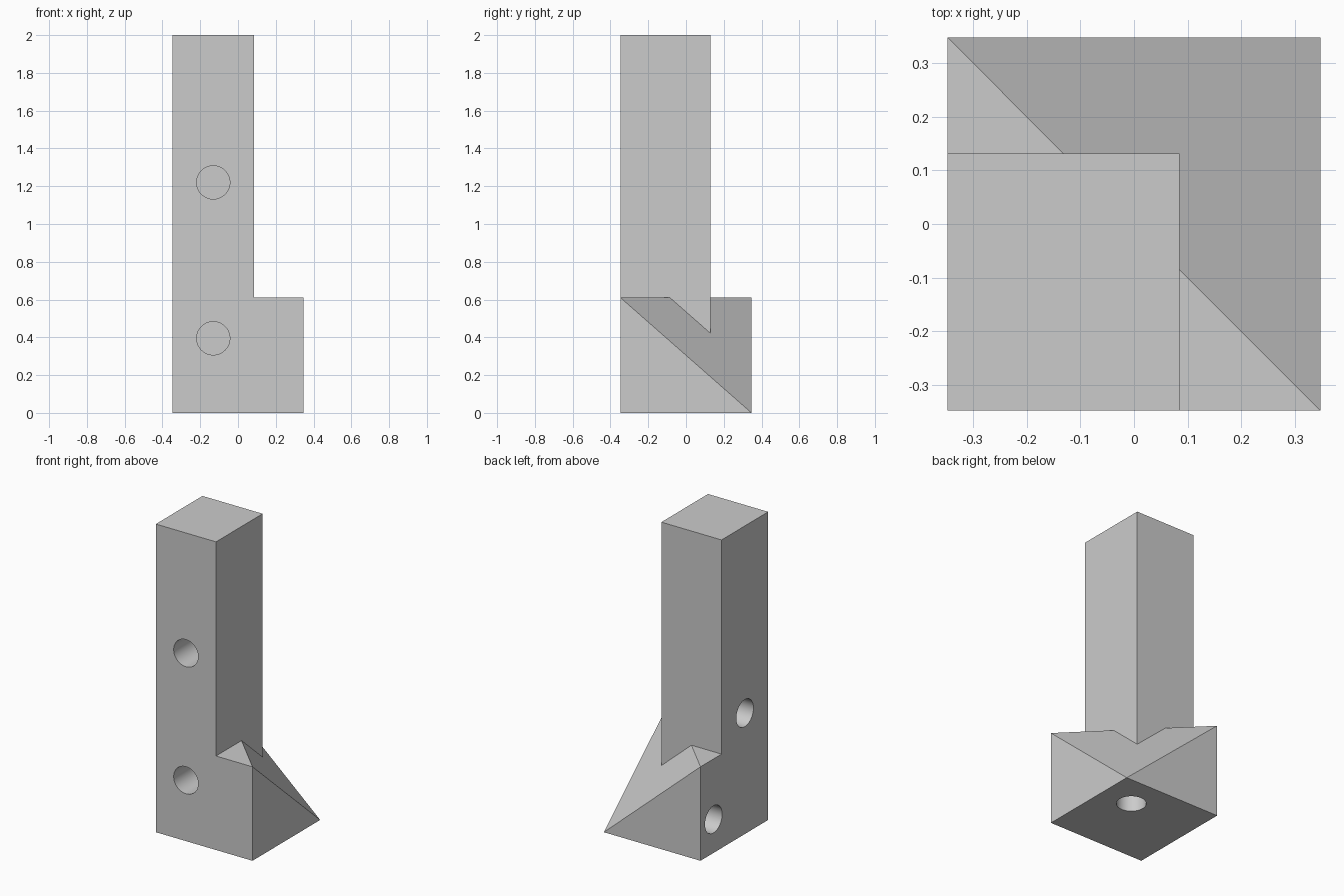
import bpy, bmesh
from mathutils import Matrix, Vector

H = 0.347            # half width of the foot
FOOT_TOP = 0.61
COL_X, COL_Y = 0.085, 0.131
HOLE_R, HOLE_DEPTH = 0.088, 0.23

if "Cube" in bpy.data.objects:
    bpy.data.objects.remove(bpy.data.objects["Cube"], do_unlink=True)

grey = bpy.data.materials.new("plain_grey")
grey.use_nodes = True
colour = (0.6, 0.6, 0.6, 1)
grey.diffuse_color = colour
grey.node_tree.nodes["Principled BSDF"].inputs["Base Color"].default_value = colour


def add_object(name, bm):
    mesh = bpy.data.meshes.new(name)
    bm.to_mesh(mesh)
    bm.free()
    mesh.materials.append(grey)
    obj = bpy.data.objects.new(name, mesh)
    bpy.context.collection.objects.link(obj)
    return obj


def box(low, high):
    low, high = Vector(low), Vector(high)
    bm = bmesh.new()
    bmesh.ops.create_cube(bm, size=1, matrix=Matrix.Translation((low + high) / 2)
                          @ Matrix.Diagonal((*(high - low), 1)))
    return bm


def combine(target, tool, operation):
    mod = target.modifiers.new(operation.lower(), "BOOLEAN")
    mod.operation = operation
    mod.solver = "EXACT"
    mod.object = tool
    bpy.context.view_layer.objects.active = target
    bpy.ops.object.modifier_apply(modifier=mod.name)
    bpy.data.objects.remove(tool, do_unlink=True)


# Foot: a block with one top corner sliced off along the face diagonals
bm = box((-H, -H, 0), (H, H, FOOT_TOP))
corner = max(bm.verts, key=lambda v: v.co.x + v.co.y + v.co.z)
neighbours = [e.other_vert(corner) for e in corner.link_edges]
for face in list(corner.link_faces):
    pair = [v for v in face.verts if v in neighbours]
    bmesh.utils.face_split(face, pair[0], pair[1])
bmesh.ops.delete(bm, geom=[corner], context="VERTS")
bm.faces.new(neighbours)
bmesh.ops.recalc_face_normals(bm, faces=bm.faces)
bracket = add_object("bracket_post", bm)

# Upright column rising from the foot
column = add_object("column", box((-H, -H, 0), (COL_X, COL_Y, 2)))
combine(bracket, column, "UNION")

# Blind round holes: mouth centre and inward direction
mid_x, mid_y = (COL_X - H) / 2, (COL_Y - H) / 2
holes = [
    ((mid_x, -H, 1.22), (0, 1, 0)),
    ((mid_x, -H, 0.395), (0, 1, 0)),
    ((-H, mid_y, 0.785), (1, 0, 0)),
    ((-H, 0.213, 0.218), (1, 0, 0)),
    ((0.13, 0.13, 0), (0, 0, 1)),
]
for mouth, inward in holes:
    turn = Vector(inward).to_track_quat("Z", "Y").to_matrix().to_4x4()
    bm = bmesh.new()
    bmesh.ops.create_cone(bm, cap_ends=True, segments=64, radius1=HOLE_R,
                          radius2=HOLE_R, depth=2 * HOLE_DEPTH,
                          matrix=Matrix.Translation(mouth) @ turn)
    cutter = add_object("hole_cutter", bm)
    cutter.hide_render = True
    combine(bracket, cutter, "DIFFERENCE")

# Smooth hole walls, sharp block edges
bpy.ops.object.select_all(action="DESELECT")
bracket.select_set(True)
bpy.context.view_layer.objects.active = bracket
bpy.ops.object.shade_smooth_by_angle(angle=0.5)
